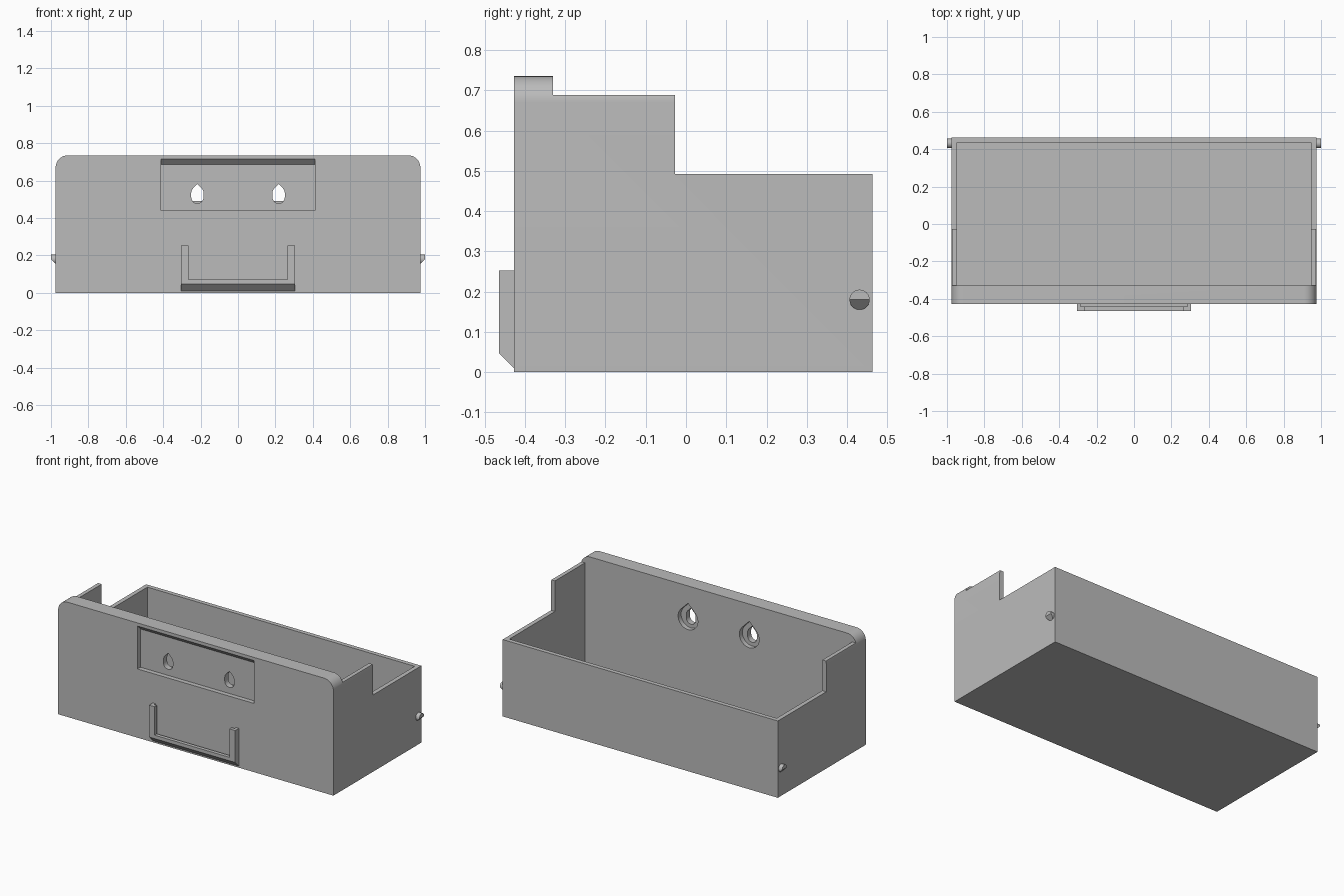
import bpy, bmesh
from math import sin, cos, radians

cube = bpy.data.objects.get("Cube")
if cube:
    bpy.data.objects.remove(cube, do_unlink=True)

grey = bpy.data.materials.new("plain grey")
grey.use_nodes = True
grey.diffuse_color = (0.5, 0.5, 0.5, 1)
grey.node_tree.nodes["Principled BSDF"].inputs["Base Color"].default_value = (0.5, 0.5, 0.5, 1)


def prism(name, outline, axis, a, b):
    """Extrude an outline along x (points are y, z) or y (points are x, z)."""
    bm = bmesh.new()

    def place(p, d):
        return (d, p[0], p[1]) if axis == "x" else (p[0], d, p[1])

    rings = [[bm.verts.new(place(p, d)) for p in outline] for d in (a, b)]
    bm.faces.new(rings[0])
    bm.faces.new(rings[1][::-1])
    n = len(outline)
    for i in range(n):
        j = (i + 1) % n
        bm.faces.new((rings[0][i], rings[1][i], rings[1][j], rings[0][j]))
    bmesh.ops.recalc_face_normals(bm, faces=bm.faces)
    mesh = bpy.data.meshes.new(name)
    bm.to_mesh(mesh)
    bm.free()
    obj = bpy.data.objects.new(name, mesh)
    bpy.context.collection.objects.link(obj)
    mesh.materials.append(grey)
    return obj


def rect(a0, a1, b0, b1):
    return [(a0, b0), (a1, b0), (a1, b1), (a0, b1)]


def arc(cx, cz, r, start, end, steps):
    angles = [radians(start + (end - start) * i / steps) for i in range(steps + 1)]
    return [(cx + r * cos(t), cz + r * sin(t)) for t in angles]


def select(obj):
    bpy.ops.object.select_all(action="DESELECT")
    obj.select_set(True)
    bpy.context.view_layer.objects.active = obj


def cut(obj, cutter):
    select(obj)
    mod = obj.modifiers.new("cut", "BOOLEAN")
    mod.operation = "DIFFERENCE"
    mod.solver = "EXACT"
    mod.object = cutter
    bpy.ops.object.modifier_apply(modifier=mod.name)
    bpy.data.objects.remove(cutter, do_unlink=True)


def smooth(obj):
    select(obj)
    bpy.ops.object.shade_smooth_by_angle(angle=radians(30))


W, FRONT, INNER, BACK, TOP = 0.975, -0.427, -0.33, 0.463, 0.735
R = 0.065

# Open tray with a tall, round-cornered front wall
outline = ([(-W, 0), (W, 0)] + arc(W - R, TOP - R, R, 0, 90, 12)
           + arc(R - W, TOP - R, R, 90, 180, 12))
tray = prism("tray", outline, "y", FRONT, BACK)
cut(tray, prism("cavity", rect(INNER, BACK - 0.028, 0.028, 1), "x", 0.028 - W, W - 0.028))
cut(tray, prism("side_step", [(INNER, 0.688), (-0.027, 0.688), (-0.027, 0.492),
                              (1, 0.492), (1, 1), (INNER, 1)], "x", -1.2, 1.2))

# Shallow front recess with a sloping upper edge
cut(tray, prism("recess", [(-0.5, 0.44), (-0.397, 0.44), (-0.397, 0.685),
                           (FRONT, 0.715), (-0.5, 0.715)], "x", -0.413, 0.413))

# Pointed screw slots, each with a wider drop-shaped pocket inside
for x in (-0.217, 0.217):
    slot = arc(x, 0.511, 0.033, 180, 360, 8) + arc(x, 0.535, 0.033, 0, 45, 2)
    slot += [(x, 0.582)] + arc(x, 0.535, 0.033, 135, 180, 2)
    cut(tray, prism("slot", slot, "y", -0.6, -0.2))
    pocket = arc(x, 0.525, 0.07, 135, 405, 24) + [(x, 0.624)]
    cut(tray, prism("pocket", pocket, "y", -0.36, -0.2))
smooth(tray)

# U-shaped card holder with a lip in front of its channel
holder = prism("card_holder", [(-0.42, 0.003), (FRONT, 0.01), (-0.465, 0.048),
                               (-0.465, 0.252), (-0.42, 0.252)], "x", -0.305, 0.305)
cut(holder, prism("channel", rect(-0.442, -0.4, 0.05, 1), "x", -0.285, 0.285))
cut(holder, prism("opening", rect(-0.6, -0.4, 0.07, 1), "x", -0.265, 0.265))

# Side pegs, bevelled underneath
for side, label in ((1, "left"), (-1, "right")):
    # circle points are (y, z), so the peg runs along x
    peg = prism(label + "_peg", arc(0.431, 0.18, 0.025, 0, 345, 23), "x",
                side * 0.96, side * 1.0)
    wedge = [(side * 0.95, 0.13), (side * 1.02, 0.2), (side * 1.02, 0.13)]
    cut(peg, prism("wedge", wedge, "y", 0.3, 0.6))
    smooth(peg)
